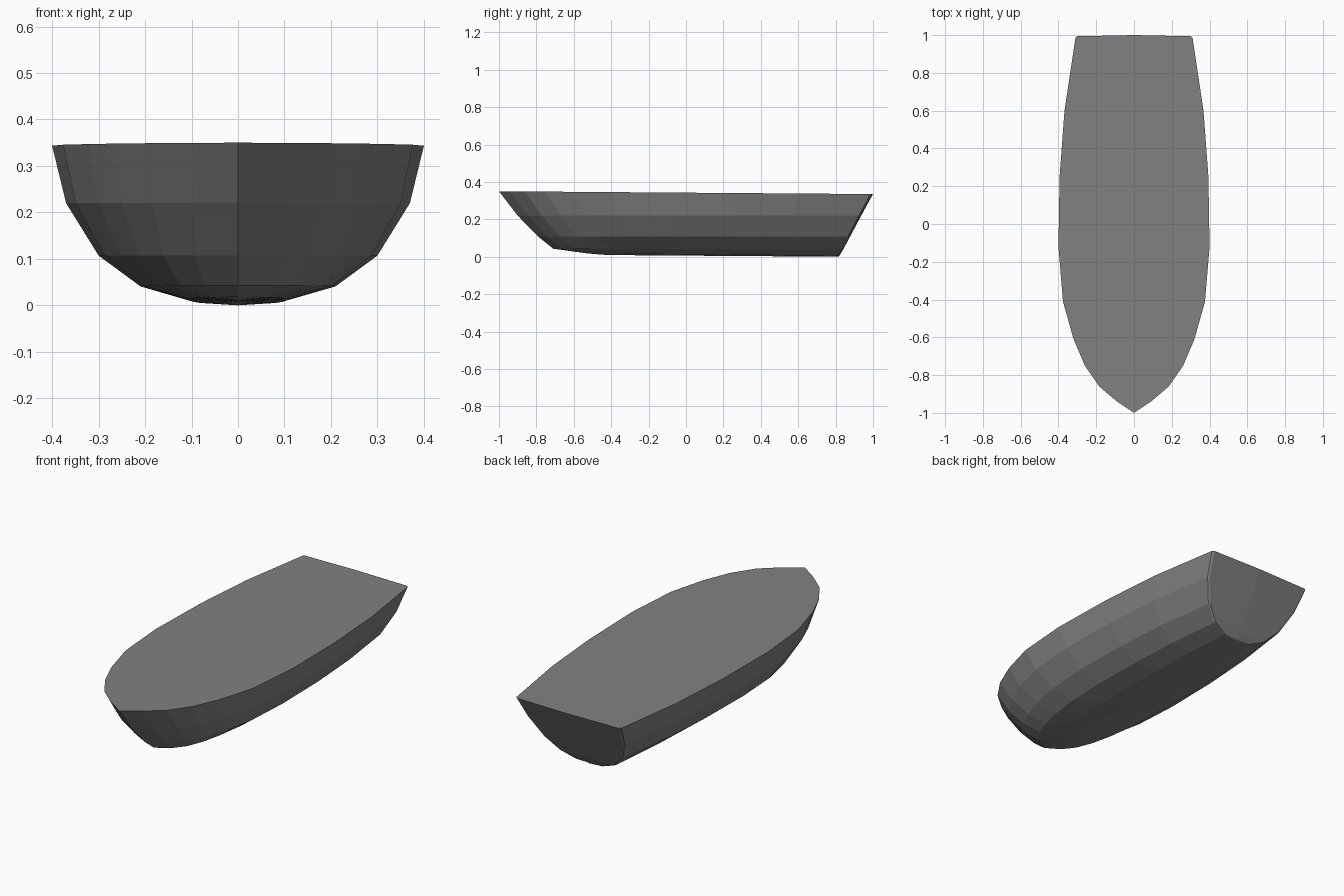
import bpy, bmesh

if "Cube" in bpy.data.objects:
    bpy.data.objects.remove(bpy.data.objects["Cube"])

# Half plan of a waterline: (fraction of length from bow, fraction of half beam)
PLAN = [(0, 0), (.03, .225), (.07, .46), (.125, .65), (.195, .80), (.295, .94),
        (.44, 1), (.625, .985), (.80, .92), (.993, .775), (.997, .75), (1, 0)]

# Waterlines: z at bow, z at stern, half beam, bow y, stern y, bow fullness exponent
LEVELS = [(.009, 0, 0, -.42, .815, 1),
          (.018, .005, .105, -.53, .82, .7),
          (.043, .038, .21, -.71, .84, .7),
          (.107, .107, .30, -.79, .877, .8),
          (.22, .22, .37, -.90, .937, .9),
          (.35, .335, .40, -1.0, 1.0, 1)]


def waterline(bm, zb, zs, beam, yb, ys, power):
    half = []
    for t, w in PLAN:
        # only the bow half is made fuller
        f = w ** power if t < .44 else w
        half.append((beam * f, yb + (ys - yb) * t, zb + (zs - zb) * t))
    left = [(-x, y, z) for x, y, z in half[-2:0:-1]]
    return [bm.verts.new(p) for p in half + left]


# Hull: loft through the waterlines, closed by a flat deck
bm = bmesh.new()
rings = [waterline(bm, *lv) for lv in LEVELS]
n = len(rings[0])
for a, b in zip(rings, rings[1:]):
    for i in range(n):
        j = (i + 1) % n
        bm.faces.new((a[i], a[j], b[j], b[i]))
bm.faces.new(rings[-1])
# Zero-width lowest waterline welds into the keel
bmesh.ops.remove_doubles(bm, verts=bm.verts, dist=.0005)
bmesh.ops.recalc_face_normals(bm, faces=bm.faces)

mesh = bpy.data.meshes.new("boat_hull")
bm.to_mesh(mesh)
bm.free()
hull = bpy.data.objects.new("boat_hull", mesh)
bpy.context.collection.objects.link(hull)

# Dark grey paint
paint = bpy.data.materials.new("dark_grey")
paint.diffuse_color = (.22, .22, .22, 1)
paint.use_nodes = True
paint.node_tree.nodes["Principled BSDF"].inputs["Base Color"].default_value = paint.diffuse_color
mesh.materials.append(paint)
